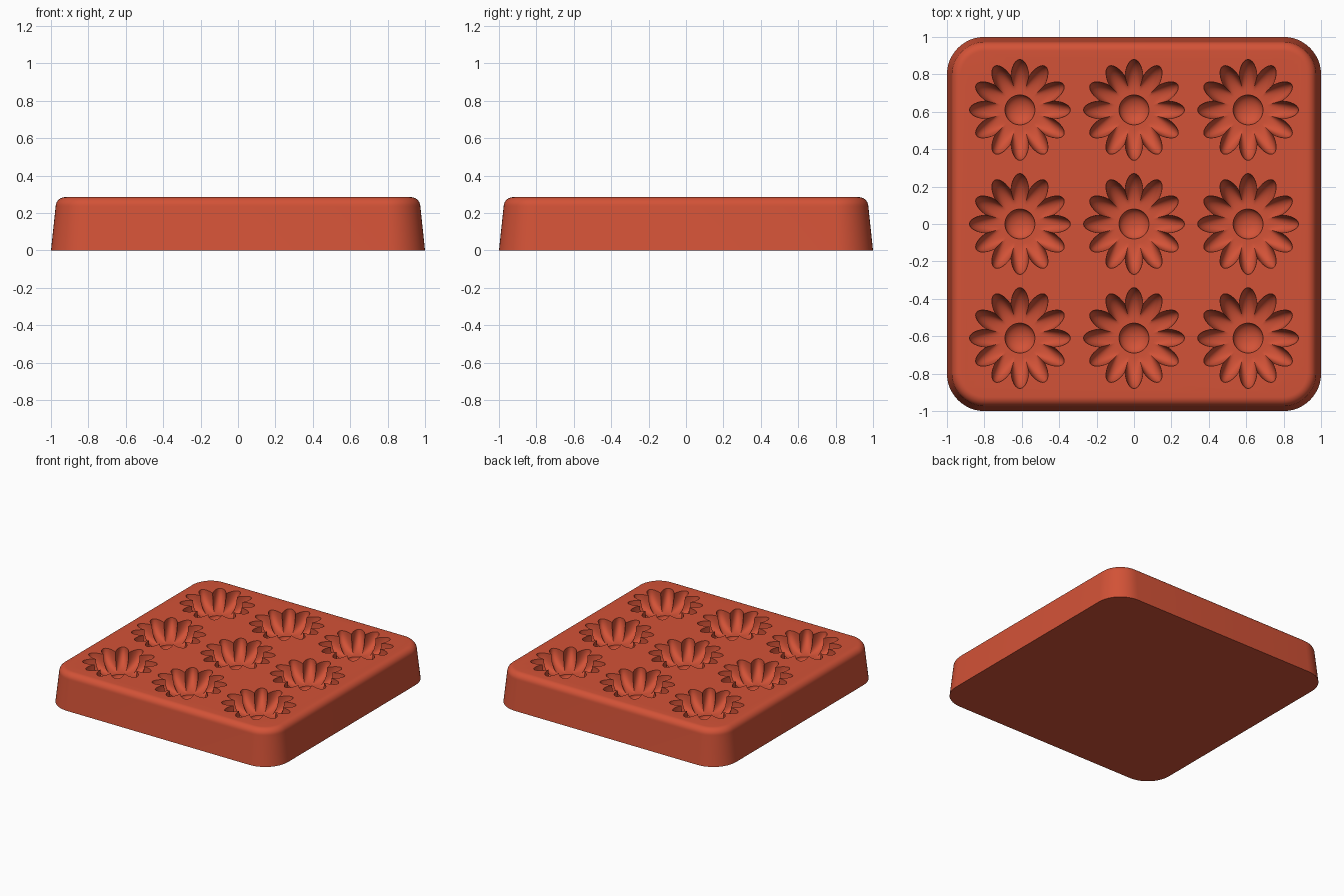
import bpy, bmesh
from math import sin, cos, pi, sqrt

cube = bpy.data.objects.get("Cube")
if cube:
    bpy.data.objects.remove(cube, do_unlink=True)

TOP = 0.285
PETALS = 12
SEGMENTS = PETALS * 12

red = bpy.data.materials.new("terracotta red")
red.use_nodes = True
red.diffuse_color = (0.65, 0.085, 0.038, 1)
red.node_tree.nodes["Principled BSDF"].inputs["Base Color"].default_value = red.diffuse_color


def loft(bm, rings):
    """Skin closed rings of points, listed bottom to top, and cap both ends."""
    loops = [[bm.verts.new(p) for p in ring] for ring in rings]
    for low, high in zip(loops, loops[1:]):
        for i in range(len(low)):
            j = (i + 1) % len(low)
            bm.faces.new((low[i], low[j], high[j], high[i]))
    bm.faces.new(loops[0][::-1])
    bm.faces.new(loops[-1])


def make_object(name, bm):
    bmesh.ops.recalc_face_normals(bm, faces=bm.faces)
    mesh = bpy.data.meshes.new(name)
    bm.to_mesh(mesh)
    bm.free()
    mesh.materials.append(red)
    obj = bpy.data.objects.new(name, mesh)
    bpy.context.collection.objects.link(obj)
    return obj


def rounded_square(half, radius, z, steps=12):
    points = []
    for k, (sx, sy) in enumerate(((1, 1), (-1, 1), (-1, -1), (1, -1))):
        for i in range(steps + 1):
            a = (k + i / steps) * pi / 2
            points.append((sx * (half - radius) + radius * cos(a),
                           sy * (half - radius) + radius * sin(a), z))
    return points


def petal_rim(angle):
    """Distance from the flower centre to the edge of its elliptical petals."""
    sector = 2 * pi / PETALS
    phi = (angle + sector / 2) % sector - sector / 2
    c, a, b = 0.17, 0.10, 0.048
    qa = (cos(phi) / a) ** 2 + (sin(phi) / b) ** 2
    qb = c * cos(phi) / a ** 2
    return (qb + sqrt(qb * qb - qa * ((c / a) ** 2 - 1))) / qa


def flower_ring(cx, cy, radius_at, z):
    ring = []
    for i in range(SEGMENTS):
        a = 2 * pi * i / SEGMENTS
        r = radius_at(a)
        ring.append((cx + r * cos(a), cy + r * sin(a), z))
    return ring


def flower_rings(cx, cy):
    depth, core, lip = 0.13, 0.08, 0.105
    rings = []
    # Round hollow in the middle
    for i in range(1, 9):
        a = i / 8 * pi / 2
        rings.append(flower_ring(cx, cy, lambda _, a=a: core * sin(a),
                                 TOP - depth - 0.05 * cos(a)))
    # Petal grooves climbing from the lip to the rim
    for i in range(13):
        a = i / 12 * pi / 2
        rings.append(flower_ring(
            cx, cy, lambda t, a=a: lip + (petal_rim(t) - lip) * sin(a),
            TOP - depth * cos(a)))
    rings.append(flower_ring(cx, cy, petal_rim, TOP + 0.05))
    return rings


# Tray body: tapered rounded block with a soft top edge
bm = bmesh.new()
rings = [rounded_square(1.0, 0.2, 0)]
for i in range(9):
    a = i / 8 * pi / 2
    inset = 0.05 * (1 - cos(a))
    rings.append(rounded_square(0.975 - inset, 0.18 - inset, TOP - 0.05 + 0.05 * sin(a)))
loft(bm, rings)
tray = make_object("baking_mould", bm)

# Nine flower hollows cut from the top
bm = bmesh.new()
for x in (-0.61, 0, 0.61):
    for y in (-0.61, 0, 0.61):
        loft(bm, flower_rings(x, y))
cutter = make_object("flower_cutter", bm)
cutter.hide_render = True

cut = tray.modifiers.new("flower hollows", 'BOOLEAN')
cut.operation = 'DIFFERENCE'
cut.solver = 'EXACT'
cut.object = cutter
bpy.ops.object.select_all(action='DESELECT')
bpy.context.view_layer.objects.active = tray
tray.select_set(True)
bpy.ops.object.modifier_apply(modifier=cut.name)
bpy.data.objects.remove(cutter, do_unlink=True)
bpy.ops.object.shade_smooth_by_angle(angle=0.6)
